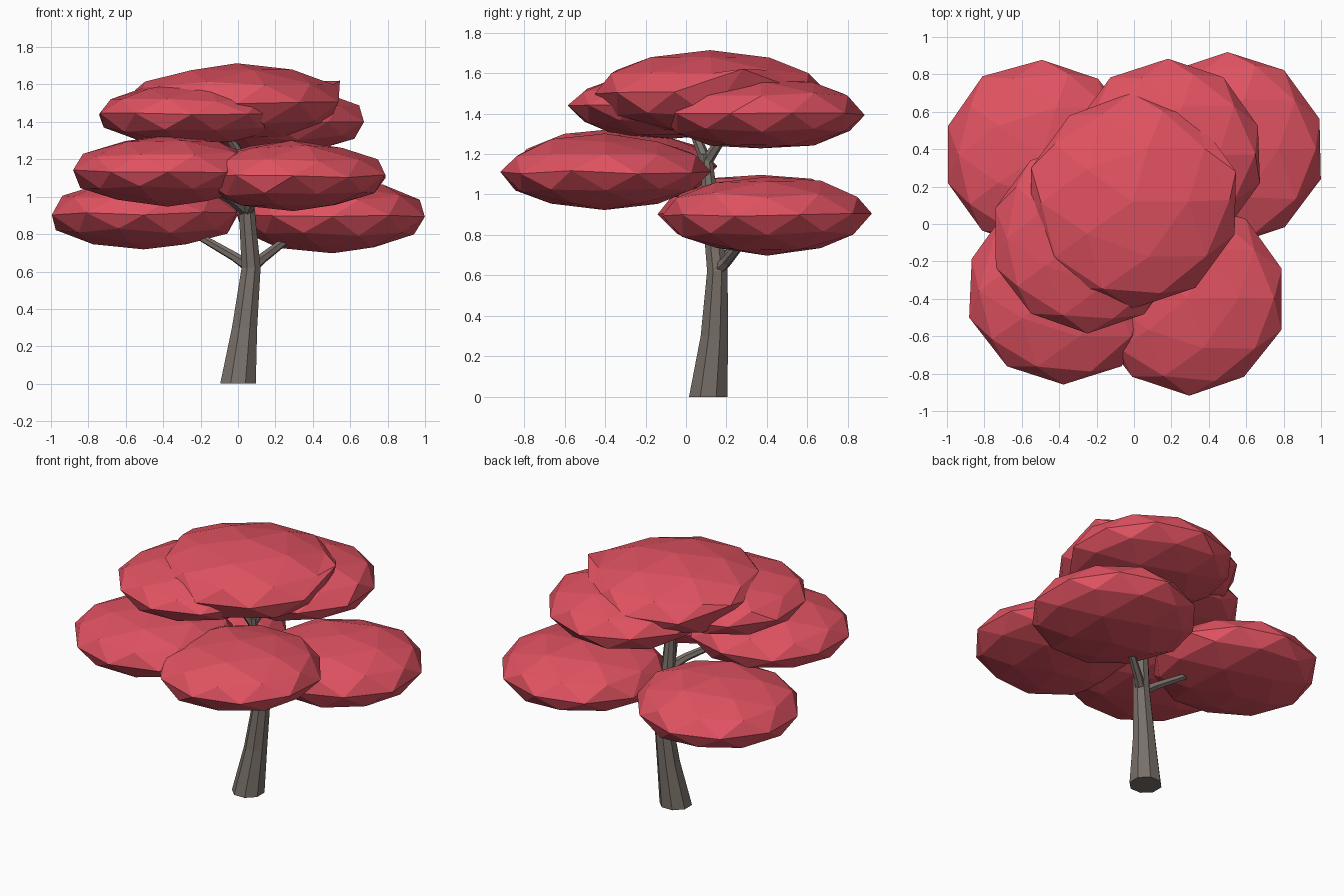
import bpy, bmesh, math, random
from mathutils import Vector, Matrix

if "Cube" in bpy.data.objects:
    bpy.data.objects.remove(bpy.data.objects["Cube"])

random.seed(4)

def material(name, color):
    m = bpy.data.materials.new(name)
    m.diffuse_color = (*color, 1)
    m.use_nodes = True
    m.node_tree.nodes["Principled BSDF"].inputs["Base Color"].default_value = m.diffuse_color
    return m

RED = material("red_leaves", (0.75, 0.085, 0.12))
BARK = material("bark", (0.19, 0.16, 0.14))

def finish(name, bm, mat):
    bmesh.ops.recalc_face_normals(bm, faces=bm.faces)
    me = bpy.data.meshes.new(name)
    bm.to_mesh(me)
    bm.free()
    me.materials.append(mat)
    ob = bpy.data.objects.new(name, me)
    bpy.context.collection.objects.link(ob)

def leaf_pad(name, center, size, tugs=()):
    """Squashed icosphere; tugs move the nearest vertex to a given point."""
    bm = bmesh.new()
    bmesh.ops.create_icosphere(bm, subdivisions=2, radius=1)
    for v in bm.verts:
        v.co = Vector(center) + Vector([a * s for a, s in zip(v.co, size)])
        v.co += Vector([random.uniform(-0.008, 0.008) for _ in range(3)])
    for near, target in tugs:
        v = min(bm.verts, key=lambda v: (v.co - Vector(near)).length)
        v.co = target
    finish(name, bm, RED)

def limb(name, points, radii, sides, level=False):
    """Tapered faceted tube through the points."""
    pts = [Vector(p) for p in points]
    bm = bmesh.new()
    rings = []
    for i, (p, r) in enumerate(zip(pts, radii)):
        d = pts[min(i + 1, len(pts) - 1)] - pts[max(i - 1, 0)]
        rot = Matrix.Identity(3) if level else Vector((0, 0, 1)).rotation_difference(d).to_matrix()
        rings.append([bm.verts.new(p + rot @ Vector((r * math.cos(a), r * math.sin(a), 0)))
                      for a in (2 * math.pi * (k + 0.5) / sides for k in range(sides))])
    for lo, hi in zip(rings, rings[1:]):
        for k in range(sides):
            n = (k + 1) % sides
            bm.faces.new((lo[k], lo[n], hi[n], hi[k]))
    bm.faces.new(rings[0])
    bm.faces.new(rings[-1])
    finish(name, bm, BARK)

# Trunk
limb("trunk",
     [(0, 0.11, 0), (0.035, 0.14, 0.3), (0.07, 0.155, 0.62), (0.045, 0.12, 0.95), (0.04, 0.1, 1.2)],
     [0.103, 0.073, 0.055, 0.045, 0.03], 8, level=True)

# Branches
limb("branch_low_left", [(0.07, 0.15, 0.62), (-0.02, 0.19, 0.68), (-0.35, 0.32, 0.87)],
     [0.035, 0.026, 0.016], 6)
limb("branch_low_right", [(0.07, 0.15, 0.62), (0.13, 0.2, 0.67), (0.35, 0.34, 0.84)],
     [0.035, 0.028, 0.018], 6)
limb("branch_mid_left", [(0.045, 0.12, 0.92), (-0.03, 0.04, 0.98), (-0.25, -0.2, 1.1)],
     [0.035, 0.026, 0.016], 6)
limb("branch_mid_right", [(0.045, 0.12, 0.92), (0.08, 0.03, 0.98), (0.22, -0.22, 1.08)],
     [0.035, 0.026, 0.016], 6)
limb("branch_top_left", [(0.04, 0.1, 1.16), (-0.01, 0.06, 1.26), (-0.12, 0.0, 1.42)],
     [0.03, 0.025, 0.016], 6)
limb("branch_top_right", [(0.04, 0.1, 1.16), (0.08, 0.16, 1.25), (0.15, 0.28, 1.36)],
     [0.03, 0.024, 0.016], 6)

# Foliage pads
leaf_pad("foliage_low_left", (-0.5, 0.37, 0.91), (0.525, 0.51, 0.19))
leaf_pad("foliage_low_right", (0.5, 0.4, 0.9), (0.525, 0.52, 0.195))
leaf_pad("foliage_mid_left", (-0.38, -0.35, 1.135), (0.52, 0.51, 0.185))
leaf_pad("foliage_mid_right", (0.29, -0.4, 1.11), (0.52, 0.52, 0.185))
leaf_pad("foliage_high_right", (0.18, 0.37, 1.4), (0.515, 0.51, 0.18))
leaf_pad("foliage_high_left", (-0.25, -0.07, 1.44), (0.515, 0.51, 0.17))
leaf_pad("foliage_top", (-0.01, 0.12, 1.5), (0.575, 0.575, 0.21),
         [((0.53, 0.29, 1.5), (0.545, 0.28, 1.62)), ((-0.56, 0.29, 1.5), (-0.55, 0.3, 1.57))])
